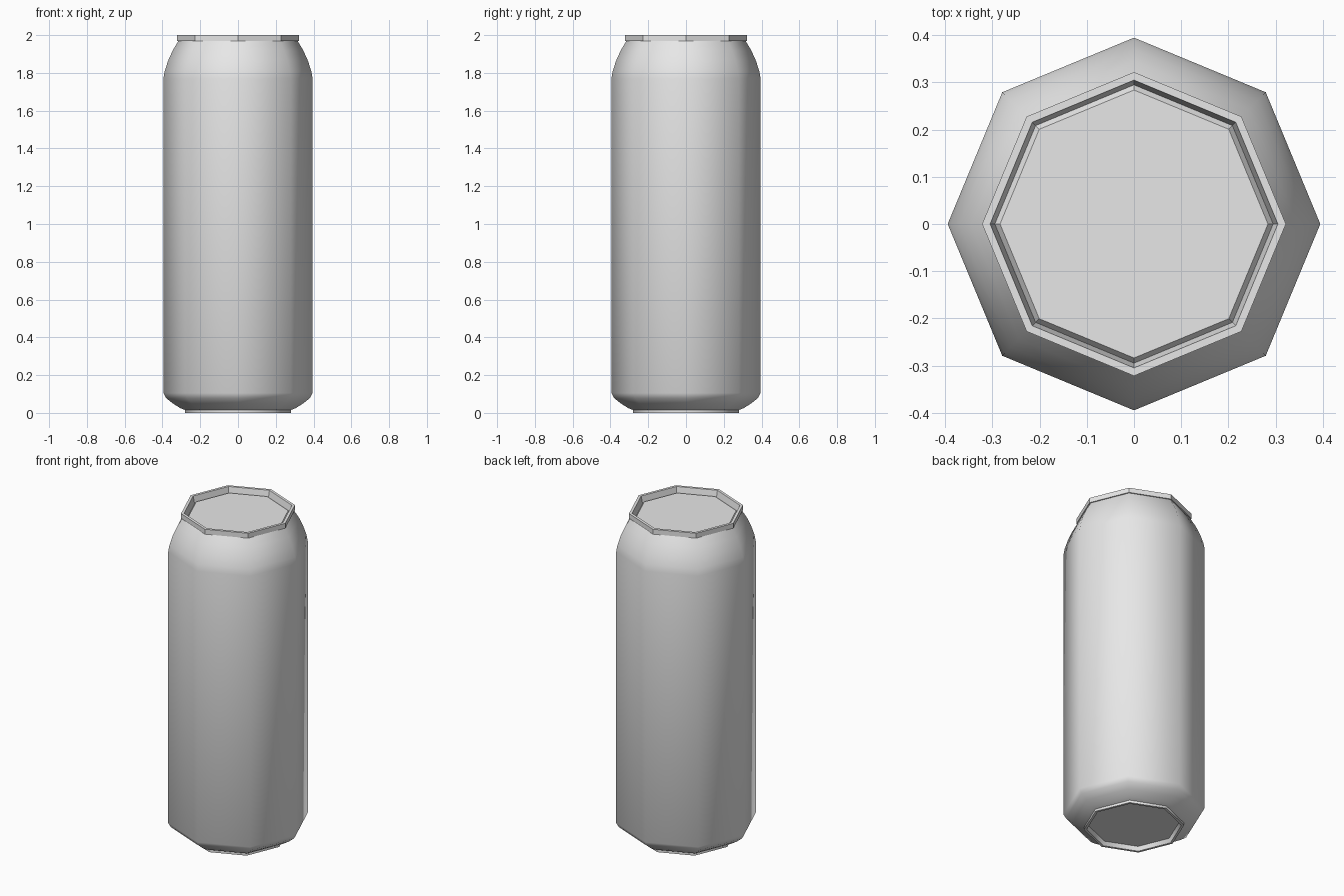
import bpy, bmesh, math

SIDES = 8

cube = bpy.data.objects.get("Cube")
if cube:
    bpy.data.objects.remove(cube, do_unlink=True)


def material(name, value):
    mat = bpy.data.materials.new(name)
    mat.use_nodes = True
    colour = (value, value, value, 1)
    mat.diffuse_color = colour
    mat.node_tree.nodes["Principled BSDF"].inputs["Base Color"].default_value = colour
    return mat


def lathe(name, profile, mat, cap_start=False, cap_end=False, angle=40):
    """Turn a (radius, height) profile into an eight-sided shell."""
    bm = bmesh.new()
    rings = []
    for r, z in profile:
        turns = [2 * math.pi * i / SIDES for i in range(SIDES)]
        rings.append([bm.verts.new((r * math.cos(a), r * math.sin(a), z)) for a in turns])
    for low, high in zip(rings, rings[1:]):
        for i in range(SIDES):
            j = (i + 1) % SIDES
            bm.faces.new((low[i], low[j], high[j], high[i]))
    if cap_start:
        bm.faces.new(rings[0][::-1])
    if cap_end:
        bm.faces.new(rings[-1])
    mesh = bpy.data.meshes.new(name)
    bm.to_mesh(mesh)
    bm.free()
    mesh.materials.append(mat)
    obj = bpy.data.objects.new(name, mesh)
    bpy.context.collection.objects.link(obj)
    bpy.ops.object.select_all(action="DESELECT")
    obj.select_set(True)
    bpy.context.view_layer.objects.active = obj
    bpy.ops.object.shade_smooth_by_angle(angle=math.radians(angle))
    return obj


metal = material("brushed metal", 0.8)

# Body: recessed base, foot ring, curved shoulder and neck
lathe("can_body", [
    (0.255, 0.025), (0.265, 0.0), (0.28, 0.0), (0.28, 0.015), (0.305, 0.025),
    (0.345, 0.05), (0.38, 0.078), (0.395, 0.105), (0.395, 1.77), (0.388, 1.81),
    (0.37, 1.865), (0.345, 1.92), (0.315, 1.97),
], metal, cap_start=True, angle=50)

# Lid: crimped rim, sloped groove and flat panel
lathe("can_lid", [
    (0.305, 1.97), (0.322, 1.97), (0.322, 2.0), (0.305, 2.0),
    (0.295, 1.955), (0.284, 1.97),
], metal, cap_end=True, angle=30)
